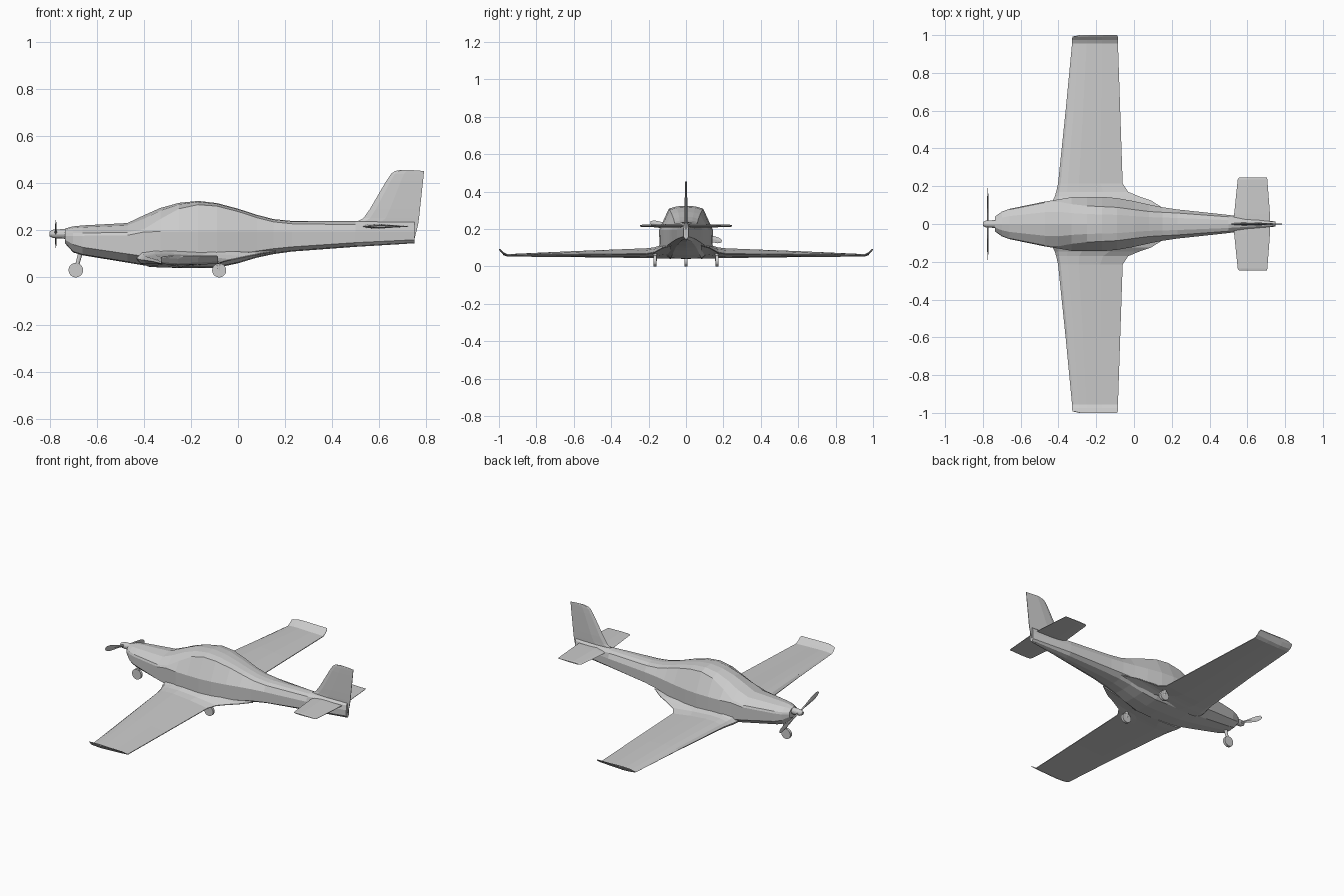
import bpy, bmesh, math
from mathutils import Vector, Matrix


def finish(name, bm):
    bmesh.ops.recalc_face_normals(bm, faces=bm.faces)
    me = bpy.data.meshes.new(name)
    bm.to_mesh(me)
    bm.free()
    ob = bpy.data.objects.new(name, me)
    bpy.context.collection.objects.link(ob)
    return ob


def loft(name, rings):
    """Skin a list of equal-length closed rings and cap both ends."""
    bm = bmesh.new()
    loops = [[bm.verts.new(p) for p in r] for r in rings]
    n = len(loops[0])
    for a, b in zip(loops, loops[1:]):
        for i in range(n):
            j = (i + 1) % n
            bm.faces.new((a[i], a[j], b[j], b[i]))
    bm.faces.new(loops[0])
    bm.faces.new(loops[-1])
    return finish(name, bm)


def rod(name, a, b, r1, r2, sides=12):
    """Tapered cylinder between two points."""
    a, b = Vector(a), Vector(b)
    bm = bmesh.new()
    rot = (b - a).to_track_quat('Z', 'Y').to_matrix().to_4x4()
    bmesh.ops.create_cone(bm, cap_ends=True, segments=sides, radius1=r1, radius2=r2,
                          depth=(b - a).length, matrix=Matrix.Translation((a + b) / 2) @ rot)
    return finish(name, bm)


# Fuselage stations: x, top, bottom, half width, canopy edge y, canopy edge z, lower corner z
stations = [
    (-0.735, .208, .145, .040, .036, .188, .160),
    (-0.70, .217, .106, .065, .060, .188, .140),
    (-0.66, .221, .094, .080, .076, .189, .128),
    (-0.47, .231, .063, .119, .114, .191, .100),
    (-0.40, .264, .051, .130, .118, .205, .090),
    (-0.33, .295, .043, .142, .105, .248, .085),
    (-0.25, .317, .040, .144, .096, .292, .085),
    (-0.17, .325, .040, .144, .092, .309, .085),
    (-0.09, .316, .041, .137, .088, .303, .088),
    (0.00, .292, .060, .121, .076, .280, .100),
    (0.08, .266, .084, .103, .066, .254, .112),
    (0.15, .248, .099, .089, .062, .236, .122),
    (0.23, .240, .110, .077, .058, .228, .130),
    (0.50, .239, .130, .048, .038, .224, .148),
    (0.75, .236, .145, .013, .010, .224, .160),
]
rings = []
for x, top, bot, w, uy, uz, zl in stations:
    zm = min(0.195, uz - 0.012)
    half = [(uy * .55, top - (top - uz) * .25), (uy, uz), (w, zm), (w * .98, zl), (w * .6, bot + .004)]
    rings.append([(x, 0, top)] + [(x, y, z) for y, z in half]
                 + [(x, 0, bot)] + [(x, -y, z) for y, z in reversed(half)])
loft("fuselage", rings)

# Wing sections: y, leading x, trailing x, upper z, lower z, leading z, trailing z
wing = [
    (0.08, -0.435, 0.16, .125, .041, .082, .112),
    (0.125, -0.43, 0.09, .122, .042, .080, .100),
    (0.145, -0.42, 0.03, .110, .043, .077, .088),
    (0.17, -0.412, -0.03, .102, .044, .075, .075),
    (0.215, -0.402, -0.06, .097, .045, .074, .067),
    (0.60, -0.362, -0.073, .082, .050, .068, .063),
    (0.955, -0.328, -0.085, .066, .053, .060, .059),
    (0.975, -0.328, -0.085, .076, .060, .070, .070),
    (0.992, -0.326, -0.085, .092, .079, .087, .085),
    (1.0, -0.29, -0.09, .095, .089, .092, .091),
]
for s, side in ((1, "left"), (-1, "right")):
    rings = []
    for y, le, te, up, lo, zl, zt in wing:
        def P(f, z):
            return (le + (te - le) * f, s * y, z)
        rings.append([P(0, zl), P(.04, zl + (up - zl) * .6), P(.15, zl + (up - zl) * .92), P(.32, up),
                      P(.65, zt + (up - zt) * .65), P(1, zt + .002), P(1, zt - .002),
                      P(.65, lo + (zt - lo) * .35), P(.3, lo), P(.1, lo + .003), P(.03, zl + (lo - zl) * .5)])
    loft(side + "_wing", rings)

    # Tailplane
    rings = []
    for y, le, te, t in ((0, .528, .722, .010), (.05, .53, .72, .010), (.235, .549, .706, .006), (.246, .556, .703, .003)):
        c = te - le
        rings.append([(le + c * f, s * y, .217 + t * k) for f, k in
                      ((0, 0), (.1, .7), (.35, 1), (1, .15), (1, -.15), (.35, -1), (.1, -.7))])
    loft(side + "_tailplane", rings)

    # Main wheel and leg
    rod(side + "_main_wheel", (-.08, s * .165 - .008, .03), (-.08, s * .165 + .008, .03), .03, .03, 20)
    rod(side + "_main_leg", (-.08, s * .165, .03), (-.085, s * .165, .07), .009, .011)

# Fin and rudder: sections from bottom to top, z, leading x, trailing x, half thickness
rings = []
for z, le, te, t in ((.145, .70, .745, .007), (.225, .49, .765, .008), (.24, .51, .767, .008),
                     (.252, .533, .769, .008), (.29, .560, .773, .008), (.41, .63, .786, .006),
                     (.44, .65, .789, .005), (.452, .667, .790, .004), (.456, .69, .74, .003)):
    c = te - le
    rings.append([(le + c * f, t * k, z) for f, k in
                  ((0, 0), (.12, .7), (.4, 1), (1, .2), (1, -.2), (.4, -1), (.12, -.7))])
loft("fin", rings)

# Spinner and propeller blades
rod("spinner", (-.733, 0, .185), (-.785, 0, .185), .021, .018, 16)
rod("spinner_tip", (-.785, 0, .185), (-.80, 0, .185), .018, .010, 16)
ang = math.radians(-15)
for s, label in ((1, "a"), (-1, "b")):
    d = Vector((0, math.cos(ang), math.sin(ang))) * s
    n = Vector((0, -math.sin(ang), math.cos(ang)))
    rings = []
    for r, w, t in ((0, .006, .005), (.06, .008, .004), (.11, .014, .003), (.15, .017, .003), (.18, .015, .002), (.197, .007, .002)):
        c = Vector((-.774, 0, .185)) + d * r
        rings.append([c + n * w, c + Vector((t, 0, 0)), c - n * w, c - Vector((t, 0, 0))])
    loft("propeller_blade_" + label, rings)

# Nose wheel and leg
rod("nose_wheel", (-.689, -.008, .031), (-.689, .008, .031), .031, .031, 20)
rod("nose_leg", (-.688, 0, .035), (-.665, 0, .12), .008, .010)
